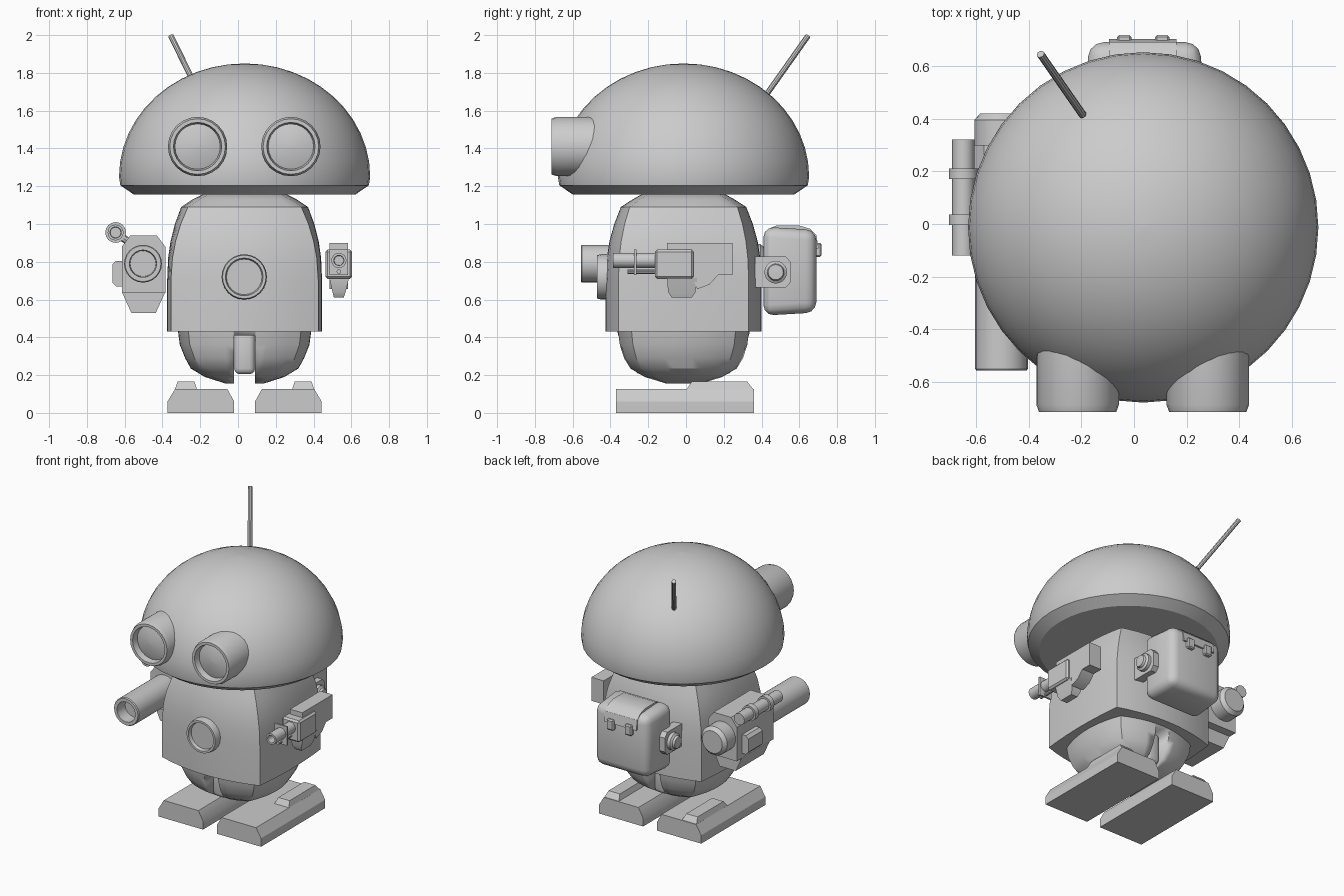
import bpy, bmesh
from math import sin, cos, pi, radians
from mathutils import Vector

CX, CY = 0.035, -0.013   # robot's own centre line


def finish(name, bm, angle=30):
    bmesh.ops.remove_doubles(bm, verts=bm.verts, dist=1e-5)
    bmesh.ops.recalc_face_normals(bm, faces=bm.faces)
    me = bpy.data.meshes.new(name)
    bm.to_mesh(me)
    bm.free()
    me.shade_smooth()
    me.set_sharp_from_angle(angle=radians(angle))
    ob = bpy.data.objects.new(name, me)
    bpy.context.collection.objects.link(ob)
    return ob


def bridge(bm, rings, caps):
    n = len(rings[0])
    for a, b in zip(rings, rings[1:]):
        for i in range(n):
            j = (i + 1) % n
            bm.faces.new((a[i], a[j], b[j], b[i]))
    if caps:
        bm.faces.new(rings[0])
        bm.faces.new(rings[-1])


def lathe(name, profile, loc=(0, 0, 0), axis=(0, 0, 1), n=24):
    """Spin (radius, height) points round an axis."""
    bm = bmesh.new()
    q = Vector(axis).to_track_quat('Z', 'Y')
    rings = []
    for r, h in profile:
        r = max(r, 1e-4)
        rings.append([bm.verts.new(Vector(loc) + q @ Vector(
            (r * cos(2 * pi * i / n), r * sin(2 * pi * i / n), h))) for i in range(n)])
    bridge(bm, rings, True)
    return finish(name, bm)


def rod(name, a, b, r, n=16):
    d = Vector(b) - Vector(a)
    return lathe(name, [(r, 0), (r, d.length)], a, d, n)


def prism(name, pts, axis, lo, hi):
    """Extrude a profile along X (pts are y,z) or Y (pts are x,z)."""
    bm = bmesh.new()
    rings = [[bm.verts.new((t, a, b) if axis == 'X' else (a, t, b)) for a, b in pts]
             for t in (lo, hi)]
    bridge(bm, rings, True)
    return finish(name, bm)


def box(name, lo, hi, bevel=0, back=1.0, seg=3):
    """Box between two corners, optionally narrowed at the back and rounded."""
    bm = bmesh.new()
    bmesh.ops.create_cube(bm, size=1)
    mid, size = (Vector(lo) + Vector(hi)) / 2, Vector(hi) - Vector(lo)
    for v in bm.verts:
        if v.co.y > 0:
            v.co.x *= back
            v.co.z *= back
        v.co = mid + v.co * size
    if bevel:
        bmesh.ops.bevel(bm, geom=bm.edges[:], offset=bevel, segments=seg,
                        profile=0.5, affect='EDGES')
    return finish(name, bm)


def pillow(name, sections, n=10):
    """Loft of squarish sections: z, corner x, corner y, side bulge, front bulge."""
    bm = bmesh.new()
    rings = []
    for z, hx, hy, bx, by in sections:
        pts = []
        for s in (1, -1):
            for i in range(n):
                t = 2 * i / n - 1
                pts.append((s * hx * t, -s * (hy + by * (1 - t * t))))
            for i in range(n):
                t = 2 * i / n - 1
                pts.append((s * (hx + bx * (1 - t * t)), s * hy * t))
        rings.append([bm.verts.new((CX + x, CY + y, z)) for x, y in pts])
    bridge(bm, rings, True)
    return finish(name, bm)


# Dome head with chamfered rim
dome = [(0.665 * cos(a), 1.25 + 0.6 * sin(a)) for a in [i * pi / 24 for i in range(13)]]
lathe("head", [(0, 1.155), (0.585, 1.155), (0.658, 1.205)] + dome, (CX, CY, 0), n=40)
rod("antenna", (-0.195, 0.415, 1.67), (-0.355, 0.645, 1.995), 0.015, 10)

# Eyes
for side in (-1, 1):
    lathe("eye", [(0, 0.3), (0.157, 0.3), (0.157, 0.685), (0.147, 0.713), (0.128, 0.713),
                  (0.12, 0.67), (0.07, 0.685), (0, 0.69)],
          (0.033 + side * 0.247, 0, 1.41), (0, -1, 0))

# Torso
pillow("torso", [(0.43, 0.39, 0.345, 0.02, 0.068), (0.70, 0.39, 0.345, 0.02, 0.068),
                 (0.82, 0.382, 0.34, 0.023, 0.066), (0.91, 0.365, 0.33, 0.027, 0.062),
                 (1.0, 0.338, 0.312, 0.031, 0.055), (1.09, 0.30, 0.285, 0.036, 0.047),
                 (1.13, 0.24, 0.23, 0.036, 0.04), (1.158, 0.19, 0.19, 0.03, 0.03)])
lathe("chest_ring", [(0, 0.35), (0.12, 0.35), (0.12, 0.45), (0.115, 0.47), (0.1, 0.47),
                     (0.094, 0.445), (0, 0.445)], (CX - 0.002, 0, 0.72), (0, -1, 0))

# Pelvis with a slot between the legs
pelvis = pillow("pelvis", [(0.45, 0.30, 0.277, 0.055, 0.075), (0.36, 0.29, 0.268, 0.053, 0.072),
                           (0.29, 0.265, 0.25, 0.05, 0.068), (0.235, 0.235, 0.225, 0.05, 0.06),
                           (0.19, 0.17, 0.165, 0.04, 0.045), (0.155, 0.08, 0.08, 0.02, 0.02)])
cutter = box("slot_cutter", (-0.02, -0.6, 0.0), (0.09, 0.6, 0.41))
cutter.hide_render = True
cutter.display_type = 'WIRE'
cut = pelvis.modifiers.new("slot", 'BOOLEAN')
cut.operation, cut.object, cut.solver = 'DIFFERENCE', cutter, 'EXACT'
box("hip_core", (-0.02, -0.27, 0.205), (0.09, 0.245, 0.43), 0.03)

# Feet with raised outer heel pads
for s in (-1, 1):
    def fx(d):
        return CX + s * d
    prism("foot", [(fx(a), z) for a, z in ((0.055, 0), (0.408, 0), (0.408, 0.06),
                                          (0.368, 0.127), (0.092, 0.127), (0.055, 0.06))],
          'Y', -0.37, 0.36)
    bm = bmesh.new()
    rings = [[bm.verts.new((fx(x), y, z)) for x, y in ((a, c), (b, c), (b, d), (a, d))]
             for z, a, b, c, d in ((0.12, 0.25, 0.37, 0.0, 0.36), (0.165, 0.265, 0.355, 0.03, 0.325))]
    bridge(bm, rings, True)
    finish("heel_pad", bm)

# Large blaster on the left
lathe("cannon_barrel", [(0, -0.42), (0.08, -0.42), (0.103, -0.395), (0.103, -0.2), (0.1, -0.1),
                        (0.1, 0.55), (0.095, 0.557), (0.072, 0.557), (0.068, 0.47), (0, 0.47)],
      (-0.503, 0, 0.79), (0, -1, 0))
prism("cannon_body", [(-0.615, 0.635), (-0.385, 0.635), (-0.385, 0.88), (-0.43, 0.94),
                      (-0.57, 0.94), (-0.615, 0.88)], 'Y', -0.12, 0.30)
prism("cannon_base", [(-0.565, 0.53), (-0.435, 0.53), (-0.385, 0.64), (-0.615, 0.64)],
      'Y', -0.08, 0.24)
prism("cannon_side_plate", [(-0.61, 0.67), (-0.645, 0.67), (-0.665, 0.69), (-0.665, 0.785),
                            (-0.645, 0.805), (-0.61, 0.805)], 'Y', 0.08, 0.24)
lathe("scope", [(0, -0.32), (0.042, -0.32), (0.042, 0.12), (0.03, 0.12), (0.028, 0.09), (0, 0.09)],
      (-0.648, 0, 0.955), (0, -1, 0), 16)
for y in (0.19, 0.017):
    rod("scope_ring", (-0.648, y - 0.02, 0.955), (-0.648, y + 0.02, 0.955), 0.055)
    rod("scope_mount", (-0.63, y, 0.94), (-0.54, y, 0.88), 0.02, 8)

# Small blaster on the right
box("blaster_body", (0.463, -0.165, 0.71), (0.604, 0.04, 0.865), 0.012, seg=1)
prism("blaster_stock", [(-0.10, 0.90), (0.245, 0.90), (0.245, 0.73), (0.17, 0.73), (0.125, 0.68),
                        (0.06, 0.655), (0.035, 0.71), (0.03, 0.865), (-0.10, 0.865)],
      'X', 0.485, 0.583)
bm = bmesh.new()
grip = [[bm.verts.new((x, y, z)) for x, y in ((a, c), (b, c), (b, d), (a, d))]
        for z, a, b, c, d in ((0.715, 0.483, 0.588, -0.10, 0.06), (0.64, 0.50, 0.57, -0.095, 0.05),
                              (0.61, 0.508, 0.56, -0.075, 0.03))]
bridge(bm, grip, True)
finish("blaster_grip", bm)
lathe("blaster_barrel", [(0.04, -0.05), (0.04, 0.387), (0.027, 0.387), (0.025, 0.33), (0, 0.33)],
      (0.534, 0, 0.807), (0, -1, 0), 16)
rod("blaster_rod", (0.534, -0.31, 0.748), (0.534, -0.1, 0.748), 0.012, 10)
box("barrel_clamp", (0.485, -0.275, 0.73), (0.583, -0.262, 0.865), 0)

# Backpack with flap, clasps and side brackets
box("backpack", (-0.187, 0.41, 0.515), (0.267, 0.69, 0.985), 0.055, 0.93)
prism("backpack_flap", [(0.45, 0.95), (0.45, 0.98), (0.48, 0.992), (0.60, 0.992), (0.655, 0.975),
                        (0.69, 0.94), (0.703, 0.87), (0.66, 0.87), (0.62, 0.93)], 'X', -0.095, 0.162)
for x in (-0.037, 0.107):
    box("clasp", (x - 0.028, 0.68, 0.825), (x + 0.028, 0.717, 0.90), 0.008, seg=1)
for s in (-1, 1):
    x0, x1 = sorted((0.04 + s * 0.20, 0.04 + s * 0.262))
    prism("side_bracket", [(0.365, 0.665), (0.53, 0.665), (0.557, 0.695), (0.557, 0.795),
                           (0.53, 0.827), (0.365, 0.827)], 'X', x0, x1)
    lathe("side_knob", [(0.06, 0.2), (0.06, 0.285), (0.045, 0.295), (0.04, 0.31), (0, 0.312)],
          (0.04, 0.475, 0.745), (s, 0, 0), 20)
